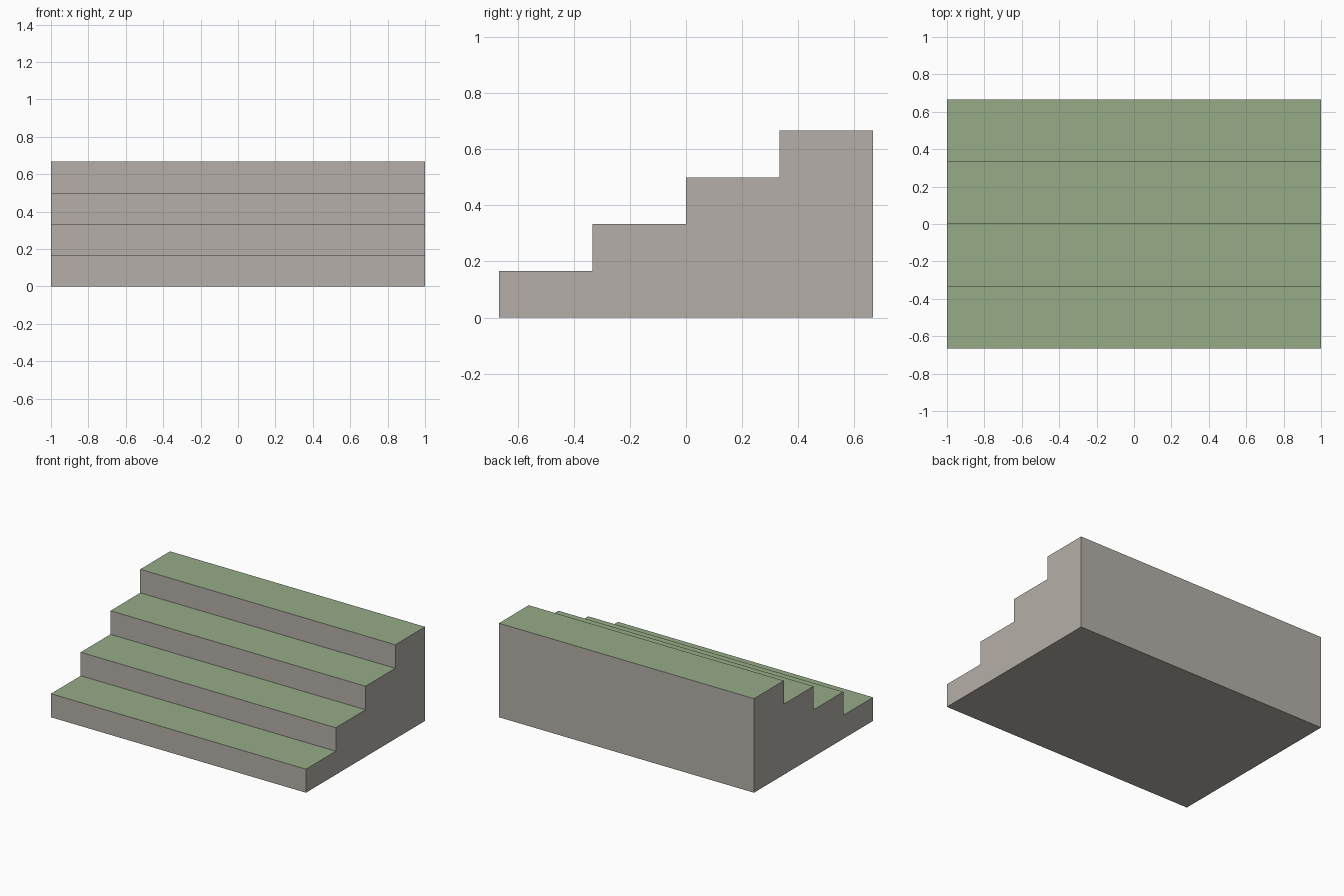
import bpy
import bmesh
from mathutils import Vector

if "Cube" in bpy.data.objects:
    bpy.data.objects.remove(bpy.data.objects["Cube"])

STEPS = 4
WIDTH, DEPTH, HEIGHT = 2.0, 4 / 3, 2 / 3
RUN, RISE = DEPTH / STEPS, HEIGHT / STEPS


def material(name, color):
    mat = bpy.data.materials.new(name)
    mat.diffuse_color = (*color, 1.0)
    mat.use_nodes = True
    mat.node_tree.nodes["Principled BSDF"].inputs["Base Color"].default_value = mat.diffuse_color
    return mat


stone = material("warm grey stone", (0.462, 0.429, 0.392))
grass = material("sage green tread", (0.309, 0.407, 0.242))

# Side profile of the staircase, climbing from front to back
profile = [(-DEPTH / 2, 0.0)]
for i in range(STEPS):
    z = (i + 1) * RISE
    profile += [(-DEPTH / 2 + i * RUN, z), (-DEPTH / 2 + (i + 1) * RUN, z)]
profile.append((DEPTH / 2, 0.0))

# Extrude the profile across the full width
bm = bmesh.new()
side = bm.faces.new([bm.verts.new((-WIDTH / 2, y, z)) for y, z in profile])
extruded = bmesh.ops.extrude_face_region(bm, geom=[side], use_keep_orig=True)
verts = [g for g in extruded["geom"] if isinstance(g, bmesh.types.BMVert)]
bmesh.ops.translate(bm, verts=verts, vec=Vector((WIDTH, 0, 0)))
bmesh.ops.recalc_face_normals(bm, faces=bm.faces)

# Upward faces are green treads, everything else is stone
for face in bm.faces:
    face.normal_update()
    face.material_index = 1 if face.normal.z > 0.5 else 0

mesh = bpy.data.meshes.new("staircase")
bm.to_mesh(mesh)
bm.free()
mesh.materials.append(stone)
mesh.materials.append(grass)
bpy.context.collection.objects.link(bpy.data.objects.new("staircase", mesh))
